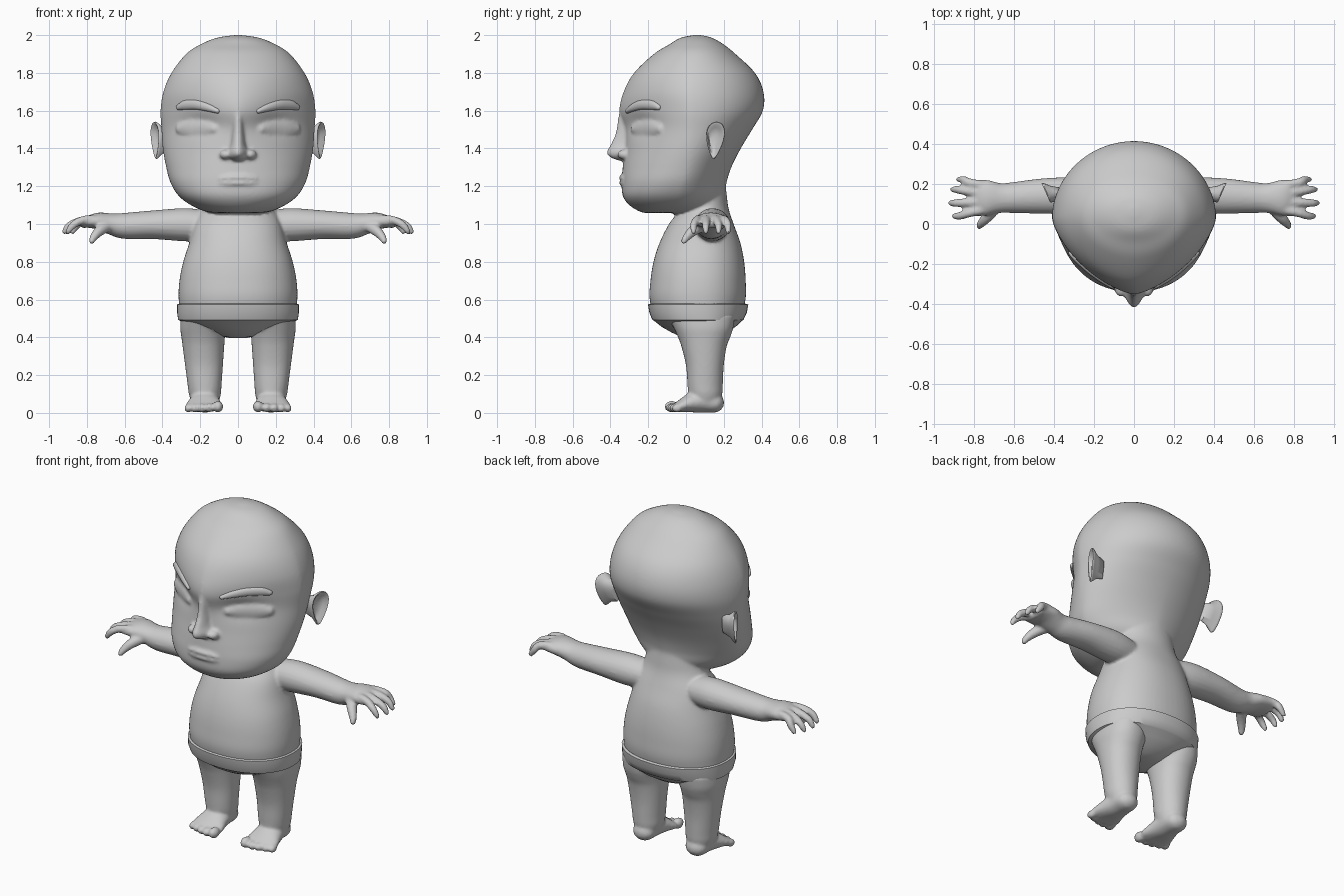
import bpy, bmesh, math
from mathutils import Vector, Matrix
from mathutils.bvhtree import BVHTree


def spline(keys, n):
    out = []
    for i in range(len(keys) - 1):
        p = [keys[max(0, min(len(keys) - 1, i + k))] for k in (-1, 0, 1, 2)]
        for j in range(n):
            t = j / n
            out.append([0.5 * (2 * b + (c - a) * t + (2 * a - 5 * b + 4 * c - d) * t * t
                               + (3 * b - a - 3 * c + d) * t ** 3) for a, b, c, d in zip(*p)])
    return out + [list(keys[-1])]


def add_rings(bm, rings, mirror=False):
    for sx in ((1, -1) if mirror else (1,)):
        vs = [[bm.verts.new((p[0] * sx, p[1], p[2])) for p in r] for r in rings]
        n = len(rings[0])
        for a, b in zip(vs, vs[1:]):
            for i in range(n):
                bm.faces.new((a[i], a[(i + 1) % n], b[(i + 1) % n], b[i]))
        bm.faces.new(vs[0])
        bm.faces.new(vs[-1])


# horizontal sections: (z, half width, y front, y widest, y back, front power, back power)
def section(k, cx=0, n=64):
    z, w, yf, ym, yb, nf, nb = k
    pts = []
    for i in range(n):
        t = 2 * math.pi * i / n
        c, s = math.cos(t), math.sin(t)
        e = 2 / (nf if s < 0 else nb)
        d = (ym - yf) if s < 0 else (yb - ym)
        pts.append(Vector((cx + w * math.copysign(abs(c) ** e, c),
                           ym + d * math.copysign(abs(s) ** e, s), z)))
    return pts


# round-ended tube: (x, y, z, side radius, up radius)
def tube(bm, keys, mirror=True, n=5):
    ks = spline(keys, n)
    P = [Vector(k[:3]) for k in ks]
    T = [(P[min(i + 1, len(P) - 1)] - P[max(i - 1, 0)]).normalized() for i in range(len(P))]
    caps = [math.radians(a) for a in (80, 55, 28)]
    steps = [(0, -a) for a in caps] + [(i, 0) for i in range(len(P))] + [(len(P) - 1, a) for a in caps[::-1]]
    rings = []
    for i, a in steps:
        ra, rb = ks[i][3:5]
        side = T[i].cross(Vector((0, 0, 1))).normalized()
        up = side.cross(T[i])
        c = P[i] + T[i] * min(ra, rb) * math.sin(a)
        rings.append([c + (side * ra * math.cos(u) + up * rb * math.sin(u)) * math.cos(a)
                      for u in [2 * math.pi * q / 20 for q in range(20)]])
    add_rings(bm, rings, mirror)


def blob(bm, c, r):
    for sx in (1, -1):
        m = Matrix.Translation((c[0] * sx, c[1], c[2])) @ Matrix.Diagonal((*r, 1))
        bmesh.ops.create_uvsphere(bm, u_segments=20, v_segments=12, radius=1, matrix=m)


def make(name, bm, angle=60):
    bmesh.ops.recalc_face_normals(bm, faces=bm.faces[:])
    me = bpy.data.meshes.new(name)
    bm.to_mesh(me)
    bm.free()
    ob = bpy.data.objects.new(name, me)
    bpy.context.collection.objects.link(ob)
    bpy.ops.object.select_all(action='DESELECT')
    bpy.context.view_layer.objects.active = ob
    ob.select_set(True)
    bpy.ops.object.shade_smooth_by_angle(angle=math.radians(angle))
    return ob


# head with eye sockets
body = bmesh.new()
head = [(1.058, .10, -.21, -.06, .05, 2, 2), (1.066, .17, -.245, -.06, .10, 2.1, 2),
        (1.10, .25, -.30, -.05, .17, 2.2, 1.8), (1.15, .315, -.335, -.04, .205, 2.2, 1.7),
        (1.22, .358, -.34, -.02, .215, 2.1, 1.7), (1.3, .38, -.335, 0, .24, 1.9, 1.8),
        (1.4, .398, -.325, .02, .29, 1.7, 1.9), (1.5, .405, -.325, .03, .35, 1.55, 2),
        (1.6, .41, -.352, .03, .407, 1.47, 2), (1.7, .395, -.33, .03, .41, 1.6, 2),
        (1.8, .352, -.275, .04, .365, 1.75, 2), (1.9, .275, -.17, .05, .262, 1.9, 2),
        (1.95, .2, -.09, .055, .2, 2, 2), (1.985, .115, -.03, .06, .14, 2, 2),
        (2.0, .02, .04, .06, .08, 2, 2)]
rings = [section(k, 0, 96) for k in spline(head, 6)]
for r in rings:
    for p in r:
        if p.y < 0:
            p.y += .025 * math.exp(-((abs(p.x) - .2) / .1) ** 2 - ((p.z - 1.53) / .055) ** 2)
add_rings(body, rings)
tree = BVHTree.FromBMesh(body)


def surf(x, z):
    return tree.ray_cast(Vector((x, -2, z)), Vector((0, 1, 0)))[0].y


# closed eyelids
tube(body, [(x, surf(x, 1.5) + .012, 1.503, .026, h) for x, h in
            ((.12, .028), (.16, .046), (.21, .053), (.26, .05), (.305, .03))])
# nose and nostrils
nose = [(1.64, .022, -.345, -.29, -.25, 2, 2), (1.56, .03, -.36, -.29, -.25, 2, 2),
        (1.48, .036, -.373, -.28, -.25, 2, 2), (1.42, .046, -.40, -.28, -.25, 1.8, 2),
        (1.38, .066, -.42, -.28, -.25, 1.6, 2), (1.355, .06, -.405, -.28, -.25, 1.7, 2),
        (1.335, .035, -.355, -.28, -.25, 2, 2)]
add_rings(body, [section(k, 0, 32) for k in spline(nose, 5)])
blob(body, (.065, -.322, 1.368), (.034, .042, .027))
# lips
for z, r, off in ((1.246, .013, -.002), (1.217, .014, .001)):
    tube(body, [(x, surf(x, z) + off, z - (.006 if abs(x) > .08 and z > 1.23 else 0), h, h) for x, h in
                ((-.095, r * .5), (-.05, r * .9), (0, r), (.05, r * .9), (.095, r * .5))], False)

# torso and neck
torso = [(.44, .2, -.09, .08, .23, 2, 2), (.5, .295, -.16, .08, .285, 2.2, 2.2),
         (.6, .314, -.192, .07, .315, 2.2, 2.2), (.7, .31, -.188, .07, .316, 2.2, 2.2),
         (.8, .29, -.172, .07, .308, 2.2, 2.2), (.9, .258, -.14, .08, .288, 2.2, 2.2),
         (1.0, .23, -.09, .09, .252, 2.2, 2.2), (1.08, .192, -.03, .1, .226, 2, 2),
         (1.15, .172, 0, .1, .216, 2, 2), (1.3, .15, 0, .1, .2, 2, 2)]
add_rings(body, [section(k) for k in spline(torso, 5)])

# arms and palms
tube(body, [(.16, .13, .99, .085, .08), (.28, .14, .996, .094, .088), (.45, .14, .996, .089, .076),
            (.6, .132, .99, .078, .069), (.67, .13, 1.0, .075, .057), (.74, .132, 1.015, .09, .046),
            (.79, .128, 1.01, .09, .032), (.815, .128, 1.0, .075, .022)])
# fingers
for y0, y1, tip in ((.195, .222, .878), (.155, .172, .908), (.11, .105, .918), (.068, .04, .90)):
    tube(body, [(.77, y0, 1.025, .024, .024), (.83, (y0 + y1) / 2, 1.018, .022, .022),
                (tip - .025, y1, .992, .02, .02), (tip, y1, .958, .014, .015)])
# thumbs
tube(body, [(.69, .085, .99, .03, .03), (.735, .035, .962, .028, .028),
            (.765, .002, .928, .021, .021), (.774, -.012, .908, .016, .016)])

# legs
leg = [(.05, .07, .03, .1, .18, 2, 2), (.1, .085, .012, .1, .192, 2, 2), (.15, .09, .008, .1, .195, 2.2, 2),
       (.25, .10, 0, .1, .2, 2.2, 2.1), (.35, .11, -.024, .1, .215, 2.2, 2.1),
       (.4, .115, -.042, .1, .234, 2.2, 2.1), (.45, .12, -.065, .1, .25, 2.2, 2.2),
       (.52, .115, -.1, .1, .26, 2.2, 2.2)]
add_rings(body, [section(k, .174 + .03 * (k[0] - .05), 40) for k in spline(leg, 5)], True)
# feet
tube(body, [(.175, .148, .054, .066, .054), (.175, .09, .062, .074, .06), (.178, .03, .054, .085, .053),
            (.18, -.025, .037, .1, .034), (.18, -.045, .03, .098, .027)])
# toes
for x, y, r in ((.106, -.075, .031), (.152, -.077, .025), (.192, -.07, .024), (.23, -.06, .023), (.264, -.047, .023)):
    blob(body, (x, y, r + .002), (r * .9, r * 1.25, r))

ob = make("body", body)
rm = ob.modifiers.new("fuse", 'REMESH')
rm.mode = 'VOXEL'
rm.voxel_size = .009
rm.use_smooth_shade = True
sm = ob.modifiers.new("soften", 'SMOOTH')
sm.factor = .5
sm.iterations = 5

# ears
ear = bmesh.new()
rings = []
for s, x in ((.55, .33), (.7, .375), (.95, .402), (1, .41), (.96, .416), (.85, .414), (.68, .396), (.3, .388)):
    r = []
    for i in range(32):
        t = 2 * math.pi * i / 32
        y = .154 + s * ((.045 + .02 * math.sin(t)) * math.cos(t) + .008 * math.sin(t))
        r.append((x + .45 * (y - .1), y, 1.443 + s * .099 * math.sin(t)))
    rings.append(r)
add_rings(ear, rings, True)
make("ears", ear)

# eyebrows
brow = bmesh.new()
tube(brow, [(x, surf(x, z) + .004, z, .016, h) for x, z, h in
            ((.108, 1.598, .013), (.16, 1.617, .021), (.22, 1.631, .025), (.28, 1.63, .025), (.312, 1.618, .016))])
make("eyebrows", brow)

# shorts
shorts = bmesh.new()
cloth = [(.565, .29, -.17, .07, .29), (.578, .312, -.19, .07, .315), (.574, .322, -.201, .07, .33),
         (.53, .322, -.194, .07, .322), (.492, .317, -.178, .08, .304), (.487, .304, -.168, .08, .296),
         (.455, .225, -.128, .08, .262), (.425, .14, -.075, .08, .215), (.405, .085, -.03, .08, .17),
         (.396, .04, .02, .08, .13)]
add_rings(shorts, [section((*k, 2.2, 2.2)) for k in cloth])
make("shorts", shorts, 40)
